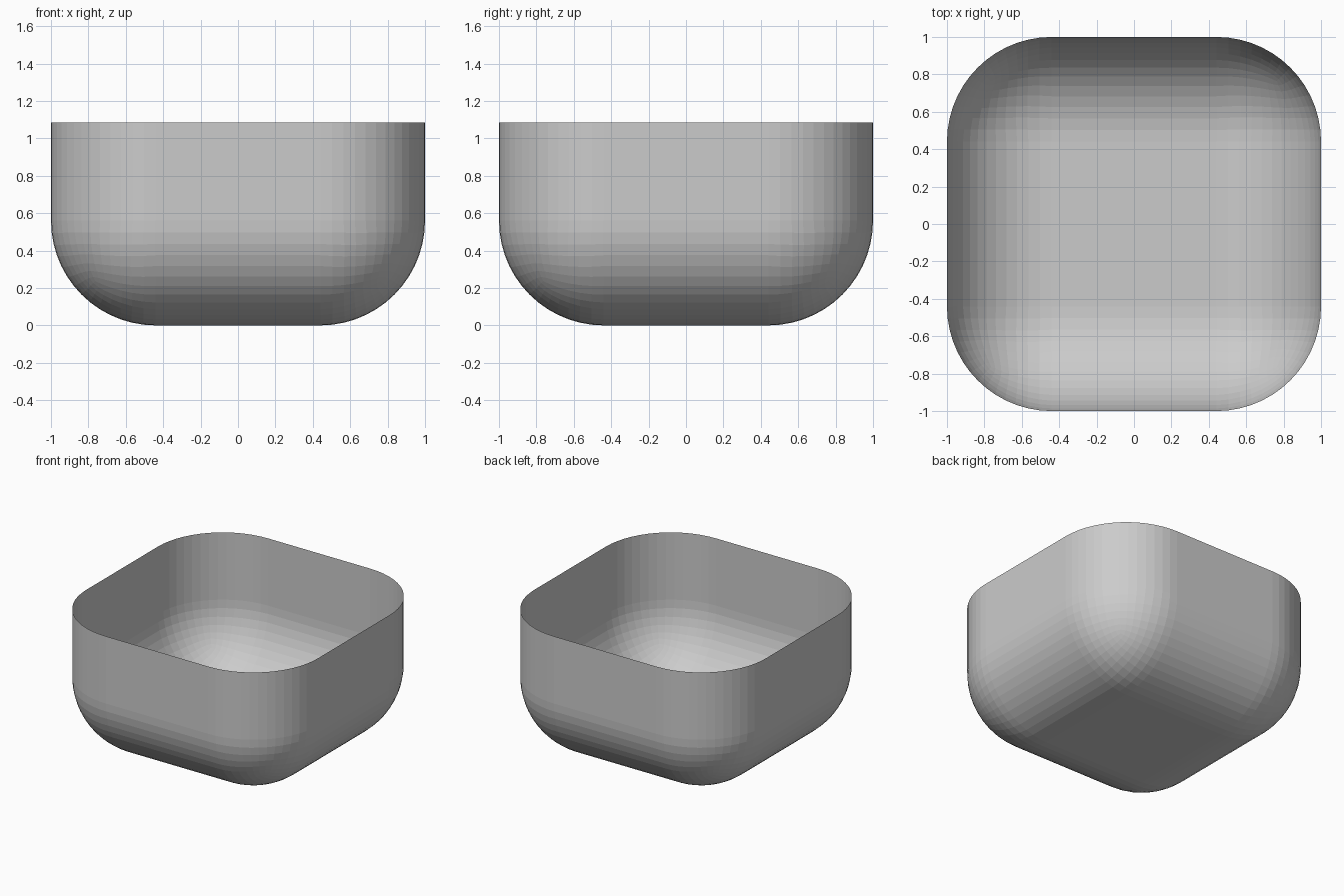
import bpy, bmesh

if "Cube" in bpy.data.objects:
    bpy.data.objects.remove(bpy.data.objects["Cube"])

HEIGHT = 1.085   # open rim height
RADIUS = 0.56    # rounding of all edges
SEGMENTS = 14

# Rounded cube standing on z = 0
bm = bmesh.new()
bmesh.ops.create_cube(bm, size=2)
bmesh.ops.translate(bm, verts=bm.verts, vec=(0, 0, 1))
bmesh.ops.bevel(bm, geom=bm.edges[:] + bm.verts[:], offset=RADIUS,
                offset_type='OFFSET', segments=SEGMENTS, profile=0.5, affect='EDGES')

# Slice off the top to leave a thin open bowl
bmesh.ops.bisect_plane(bm, geom=bm.verts[:] + bm.edges[:] + bm.faces[:],
                       plane_co=(0, 0, HEIGHT), plane_no=(0, 0, 1), clear_outer=True)

mesh = bpy.data.meshes.new("square_bowl")
bm.to_mesh(mesh)
bm.free()
bowl = bpy.data.objects.new("square_bowl", mesh)
bpy.context.collection.objects.link(bowl)
